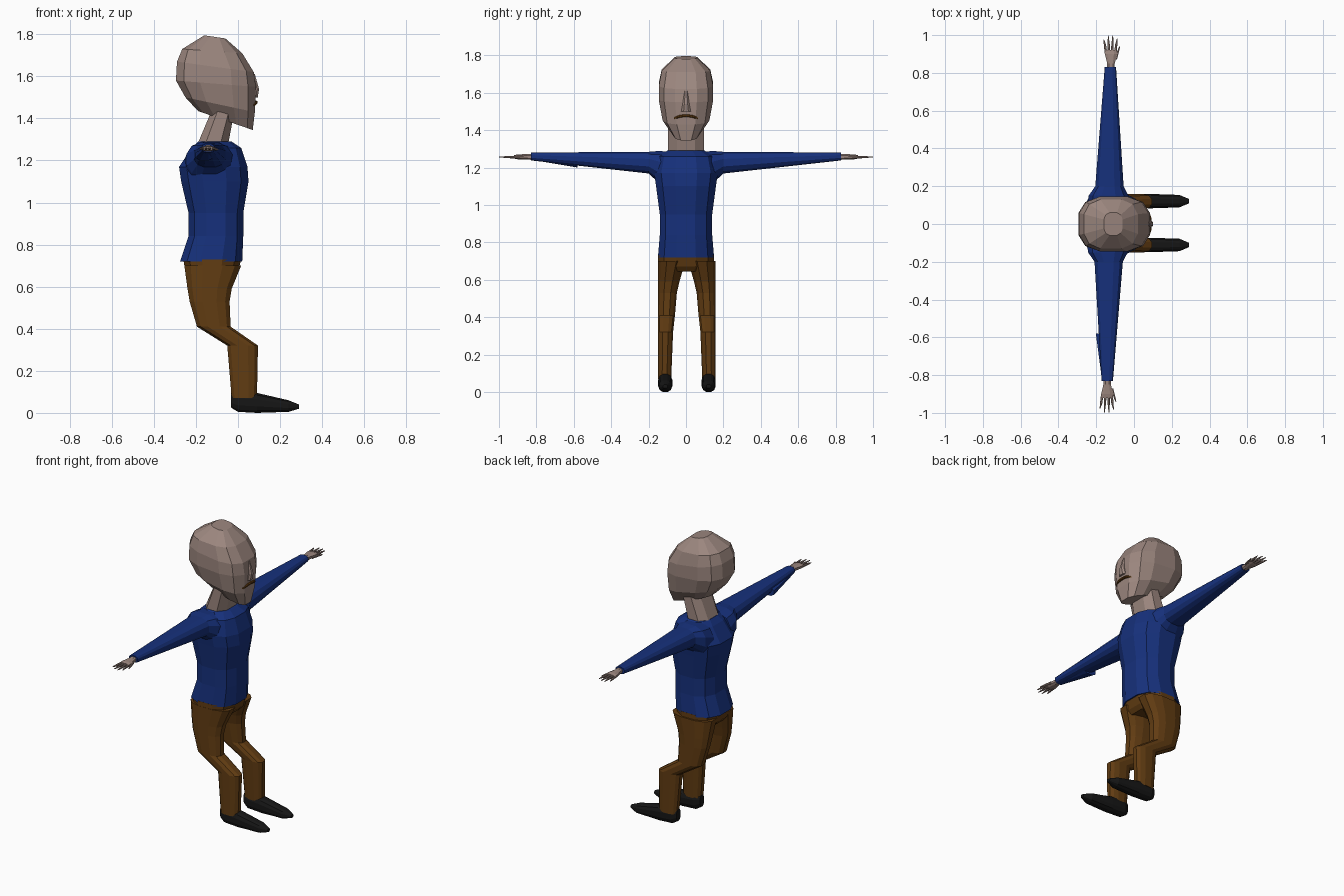
import bpy, bmesh, math
from mathutils import Vector

default_cube = bpy.data.objects.get("Cube")
if default_cube:
    bpy.data.objects.remove(default_cube, do_unlink=True)


def material(name, red, green, blue):
    mat = bpy.data.materials.new(name)
    mat.use_nodes = True
    mat.diffuse_color = (red, green, blue, 1)
    shader = mat.node_tree.nodes["Principled BSDF"]
    shader.inputs["Base Color"].default_value = mat.diffuse_color
    return mat


skin = material("skin", 0.33, 0.24, 0.21)
shirt_blue = material("shirt blue", 0.008, 0.03, 0.2)
trouser_brown = material("trouser brown", 0.12, 0.045, 0.006)
shoe_black = material("shoe black", 0.008, 0.008, 0.008)


def signed_power(value, power):
    return math.copysign(abs(value) ** power, value)


def loft(name, rings, mat, sides=12, power=0.8):
    """Skin rounded rings, each given as a centre and two half axes."""
    bm = bmesh.new()
    loops = []
    reach = math.cos(math.pi / sides) ** power
    for centre, across, along in rings:
        loop = []
        for side in range(sides):
            angle = math.tau * (side + 0.5) / sides
            u = signed_power(math.cos(angle), power) / reach
            v = signed_power(math.sin(angle), power) / reach
            loop.append(bm.verts.new(centre + across * u + along * v))
        loops.append(loop)
    for lower, upper in zip(loops, loops[1:]):
        for side in range(sides):
            following = (side + 1) % sides
            bm.faces.new((lower[side], lower[following], upper[following], upper[side]))
    bm.faces.new(loops[0])
    bm.faces.new(loops[-1])
    bmesh.ops.recalc_face_normals(bm, faces=bm.faces)
    mesh = bpy.data.meshes.new(name)
    bm.to_mesh(mesh)
    bm.free()
    mesh.materials.append(mat)
    part = bpy.data.objects.new(name, mesh)
    bpy.context.collection.objects.link(part)


def tilted_ring(back, back_z, front, front_z, half_width, y=0):
    """Ring lying between a back point and a front point."""
    rear, fore = Vector((back, y, back_z)), Vector((front, y, front_z))
    return (rear + fore) / 2, (fore - rear) / 2, Vector((0, half_width, 0))


def level_ring(z, back, front, half_width, y=0):
    return tilted_ring(back, z, front, z, half_width, y)


def sideways_ring(y, x, z, half_depth, half_height):
    """Ring facing along y, for arms and hands."""
    return Vector((x, y, z)), Vector((half_depth, 0, 0)), Vector((0, 0, half_height))


# Torso, seat and neck
torso = [(0.72, -0.275, 0.02, 0.15), (0.84, -0.235, 0.025, 0.14), (0.95, -0.235, 0.025, 0.14),
         (1.1, -0.27, 0.05, 0.16), (1.17, -0.28, 0.045, 0.17), (1.26, -0.22, 0.015, 0.15),
         (1.29, -0.19, -0.03, 0.1)]
loft("shirt_body", [level_ring(*ring) for ring in torso], shirt_blue)
loft("trouser_seat", [level_ring(0.645, -0.23, -0.02, 0.12), level_ring(0.67, -0.25, 0, 0.15),
                      level_ring(0.73, -0.26, 0.015, 0.15)], trouser_brown)
loft("neck", [tilted_ring(-0.2, 1.26, -0.05, 1.26, 0.095),
              tilted_ring(-0.12, 1.45, -0.02, 1.42, 0.095)], skin, 8)

# Head, from jaw to crown
head = [(-0.19, 1.435, 0.07, 1.345, 0.07), (-0.25, 1.5, 0.08, 1.43, 0.125),
        (-0.295, 1.58, 0.085, 1.55, 0.145), (-0.29, 1.67, 0.075, 1.62, 0.145),
        (-0.265, 1.73, 0.02, 1.71, 0.13), (-0.16, 1.795, -0.06, 1.78, 0.06)]
loft("head", [tilted_ring(*ring) for ring in head], skin, power=0.7)
loft("nose", [level_ring(1.61, 0.06, 0.08, 0.008), level_ring(1.54, 0.06, 0.1, 0.018),
              level_ring(1.5, 0.06, 0.094, 0.026)], skin, 8)

# Drooping mouth line
mouth = []
for step in range(-4, 5):
    bend = step / 4
    mouth.append(sideways_ring(0.065 * bend, 0.085 - 0.02 * bend ** 4,
                               1.477 - 0.014 * bend ** 2, 0.008, 0.007))
loft("mouth", mouth, trouser_brown, 8)

# Leg: height, middle, half depth, half width
leg = [(0.7, -0.12, 0.135, 0.074), (0.59, -0.135, 0.105, 0.058), (0.53, -0.135, 0.095, 0.051),
       (0.41, -0.115, 0.08, 0.046), (0.32, 0.022, 0.073, 0.041), (0.07, 0.03, 0.06, 0.036)]
# Shoe: distance forward, sole, top, half width
shoe = [(-0.033, 0.025, 0.098, 0.02), (0, 0.005, 0.1, 0.036), (0.09, 0, 0.095, 0.038),
        (0.24, 0.005, 0.06, 0.033), (0.29, 0.02, 0.04, 0.012)]
# Sleeve: distance out, middle, height, half depth, half height
sleeve = [(0.08, -0.125, 1.17, 0.125, 0.115), (0.15, -0.135, 1.205, 0.105, 0.083),
          (0.2, -0.13, 1.226, 0.075, 0.058), (0.83, -0.125, 1.259, 0.03, 0.021)]
palm = [(0.81, 0.02, 0.016), (0.85, 0.02, 0.015), (0.9, 0.032, 0.013), (0.92, 0.03, 0.009)]
fingers = ["little", "ring", "middle", "index"]

for side, sign in (("left", 1), ("right", -1)):
    loft(side + "_trouser_leg",
         [level_ring(z, x - depth, x + depth, width, sign * (0.155 - width) + 0.004)
          for z, x, depth, width in leg], trouser_brown)
    loft(side + "_shoe",
         [(Vector((x, sign * 0.116 + 0.005, (sole + top) / 2)), Vector((0, width, 0)),
           Vector((0, 0, (top - sole) / 2))) for x, sole, top, width in shoe], shoe_black)

    # The right arm trails slightly further back
    trail = 0.02 if side == "right" else 0
    loft(side + "_sleeve",
         [sideways_ring(sign * y, x - trail * y, z, depth, height)
          for y, x, z, depth, height in sleeve], shirt_blue)

    # Hand with fingers fanned about the middle of the palm
    hand = -0.122 - trail
    loft(side + "_palm", [sideways_ring(sign * y, hand, 1.257, depth, height)
                          for y, depth, height in palm], skin, 8)
    for index, finger in enumerate(fingers):
        fan = index - 1.6
        tip = 1 - 0.009 * fan ** 2
        loft(f"{side}_{finger}_finger",
             [sideways_ring(sign * 0.9, hand + 0.016 * fan, 1.256, 0.007, 0.007),
              sideways_ring(sign * 0.95, hand + 0.02 * fan, 1.256, 0.006, 0.006),
              sideways_ring(sign * tip, hand + 0.024 * fan, 1.256, 0.002, 0.002)], skin, 8)
    loft(side + "_thumb", [sideways_ring(sign * 0.87, hand + 0.024, 1.255, 0.008, 0.008),
                           sideways_ring(sign * 0.94, hand + 0.046, 1.252, 0.003, 0.003)], skin, 8)

# Loose fold behind the right elbow
loft("right_sleeve_fold", [sideways_ring(-0.58, -0.16, 1.225, 0.042, 0.025),
                           sideways_ring(-0.82, -0.15, 1.25, 0.02, 0.01)], shirt_blue, 8)
